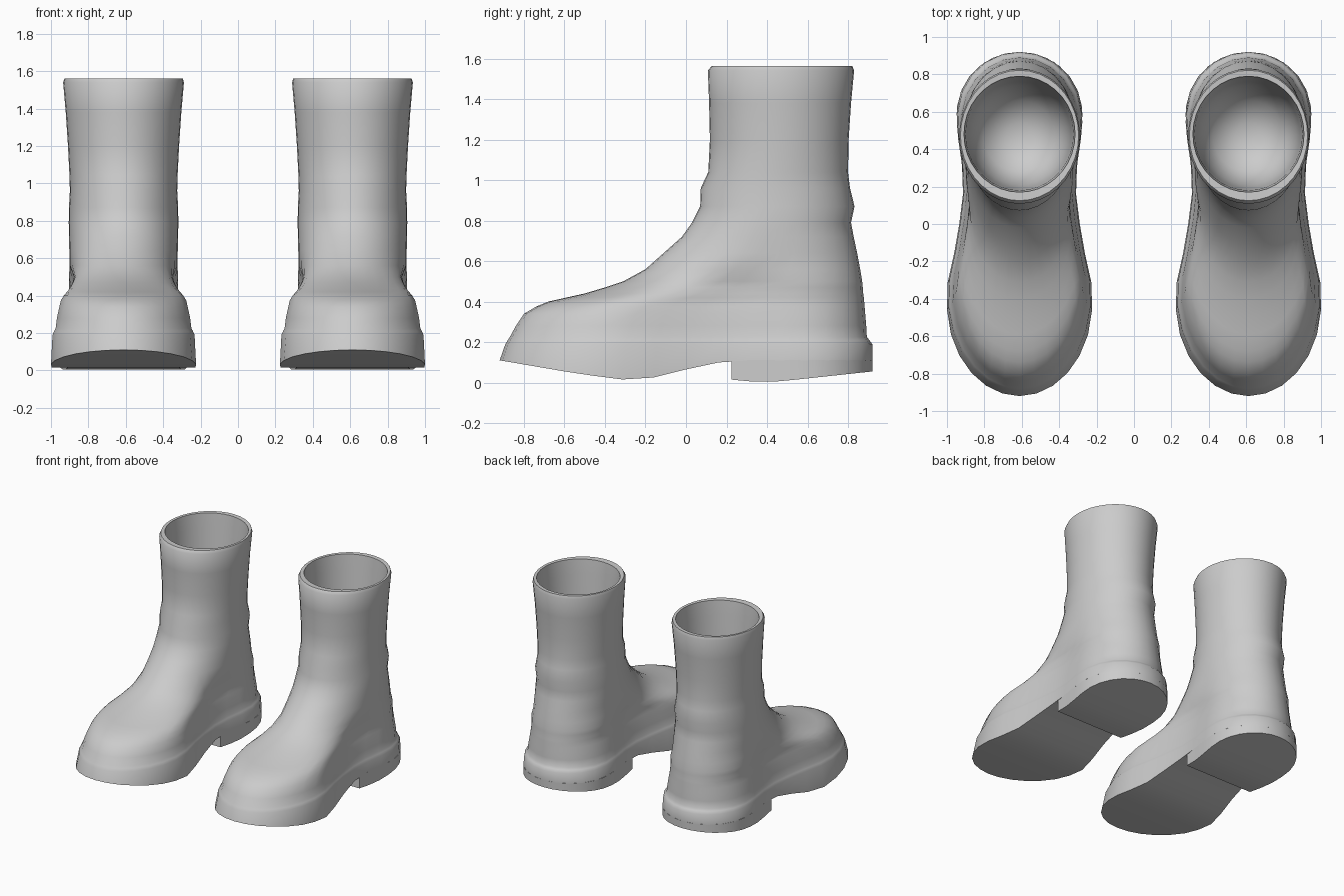
import bpy, bmesh, math

if "Cube" in bpy.data.objects:
    bpy.data.objects.remove(bpy.data.objects["Cube"], do_unlink=True)

HALF = 18            # segments along each side of a ring
CENTRE = 0.612       # boot centre line

leather = bpy.data.materials.new("grey_leather")
leather.use_nodes = True
grey = (0.6, 0.6, 0.6, 1)
leather.diffuse_color = grey
leather.node_tree.nodes["Principled BSDF"].inputs["Base Color"].default_value = grey


def lookup(table, y):
    """Linear interpolation in a list of (y, value) pairs."""
    if y <= table[0][0]:
        return table[0][1]
    for (a, va), (b, vb) in zip(table, table[1:]):
        if y <= b:
            return va + (vb - va) * (y - a) / (b - a)
    return table[-1][1]


# half width of the foot along its length: ball, waist, heel
FOOT = [(-0.6, 0.39), (-0.33, 0.388), (-0.15, 0.348), (0.1, 0.305),
        (0.25, 0.298), (0.5, 0.335), (0.92, 0.342)]
# underside heights of the sole and of the heel
SOLE = [(-0.92, 0.11), (-0.6, 0.055), (-0.33, 0.015), (-0.18, 0.02),
        (0.08, 0.085), (0.22, 0.11)]
HEEL = [(0.22, 0.015), (0.38, 0.0), (0.5, 0.01), (0.92, 0.055)]


def half_width(y, front, back, round_front, round_back, width):
    """Half width at y of an outline with rounded ends."""
    f = max(0, 1 - (y - front) / round_front)
    b = max(0, 1 - (back - y) / round_back)
    return width(y) * math.sqrt(max(0, 1 - f * f)) * math.sqrt(max(0, 1 - b * b))


def ring(bm, front, back, height, round_front, round_back, width):
    """Closed ring of vertices from toe, round the outside to the heel and back."""
    verts = []
    for i in range(2 * HALF):
        s = (1 - math.cos(math.pi * i / HALF)) / 2
        y = front + (back - front) * s
        w = half_width(y, front, back, round_front, round_back, width)
        side = 1 if i <= HALF else -1
        verts.append(bm.verts.new((CENTRE + side * w, y, height(y))))
    return verts


def bridge(bm, a, b):
    n = len(a)
    for i in range(n):
        j = (i + 1) % n
        bm.faces.new((a[i], a[j], b[j], b[i]))


def cap(bm, r):
    """Close a symmetric ring with strips running across it."""
    n = len(r)
    for i in range(n // 2):
        quad = [r[i], r[i + 1], r[(n - i - 1) % n], r[(n - i) % n]]
        bm.faces.new(list(dict.fromkeys(quad)))


def finish(bm, name):
    bmesh.ops.recalc_face_normals(bm, faces=bm.faces)
    mesh = bpy.data.meshes.new(name)
    bm.to_mesh(mesh)
    bm.free()
    mesh.materials.append(leather)
    obj = bpy.data.objects.new(name, mesh)
    bpy.context.collection.objects.link(obj)
    bpy.ops.object.select_all(action="DESELECT")
    obj.select_set(True)
    bpy.context.view_layer.objects.active = obj
    bpy.ops.object.shade_smooth_by_angle(angle=math.radians(45))
    obj.modifiers.new("other_boot", "MIRROR").use_mirror_merge = False


def foot(scale):
    return lambda y: scale * lookup(FOOT, y)


# boots: sole edge, welt and foot
bm = bmesh.new()
rings = [ring(bm, -0.92, 0.92, lambda y: lookup(SOLE, y), 0.5, 0.34, foot(1))]
for z, front, back, scale in [
        (0.19, -0.892, 0.92, 0.985), (0.21, -0.88, 0.905, 0.965),
        (0.225, -0.87, 0.893, 0.945), (0.28, -0.84, 0.89, 0.93),
        (0.34, -0.80, 0.885, 0.9), (0.375, -0.74, 0.882, 0.885),
        (0.40, -0.68, 0.88, 0.87), (0.42, -0.59, 0.878, 0.87),
        (0.44, -0.50, 0.875, 0.87), (0.47, -0.40, 0.873, 0.87),
        (0.50, -0.31, 0.87, 0.88)]:
    rings.append(ring(bm, front, back, lambda y, z=z: z, 0.52, 0.35, foot(scale)))

# ankle, creases, shaft, rim and lining
for z, front, back, width in [
        (0.56, -0.20, 0.86, 0.288), (0.64, -0.11, 0.845, 0.29),
        (0.72, -0.02, 0.828, 0.292), (0.79, 0.03, 0.815, 0.293),
        (0.87, 0.07, 0.832, 0.292), (0.96, 0.073, 0.81, 0.287),
        (1.04, 0.11, 0.80, 0.289), (1.2, 0.118, 0.803, 0.297),
        (1.38, 0.114, 0.815, 0.309), (1.54, 0.108, 0.83, 0.323),
        (1.562, 0.125, 0.822, 0.316), (1.56, 0.17, 0.79, 0.297),
        (1.45, 0.18, 0.78, 0.288), (1.2, 0.19, 0.76, 0.275),
        (0.95, 0.21, 0.74, 0.255), (0.8, 0.28, 0.66, 0.19),
        (0.74, 0.4, 0.54, 0.07)]:
    r_front = min(0.5, (back - front) * 0.5)
    rings.append(ring(bm, front, back, lambda y, z=z: z, r_front,
                      min(0.36, (back - front) * 0.5), lambda y, w=width: w))
for a, b in zip(rings, rings[1:]):
    bridge(bm, a, b)
cap(bm, rings[0])
cap(bm, rings[-1])
finish(bm, "boots")

# heels: block under the back of the sole with a straight front
bm = bmesh.new()
ys = [0.225 + 0.695 * math.sin(math.pi / 2 * i / 10) for i in range(11)]
outline = [(side, y) for side, row in ((1, ys), (-1, ys[-2::-1])) for y in row]
levels = []
for height in (lambda y: lookup(HEEL, y), lambda y: 0.112):
    levels.append([bm.verts.new((
        CENTRE + side * half_width(y, -0.92, 0.92, 0.5, 0.34, foot(1)), y, height(y)))
        for side, y in outline])
bridge(bm, *levels)
for level in levels:
    n = len(level)
    for i in range(n // 2):
        quad = [level[i], level[i + 1], level[n - 2 - i], level[n - 1 - i]]
        bm.faces.new(list(dict.fromkeys(quad)))
finish(bm, "heels")
